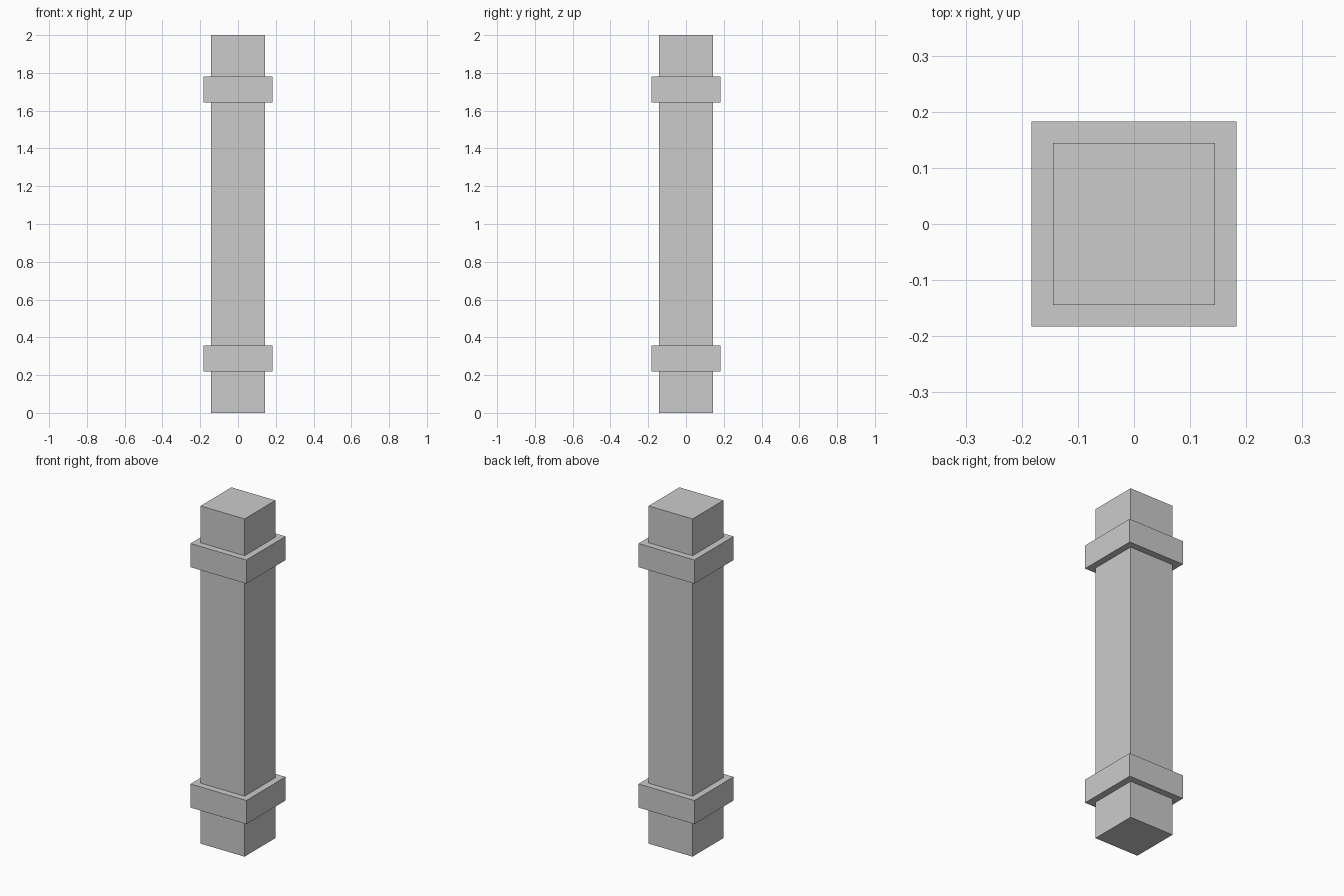
import bpy

if "Cube" in bpy.data.objects:
    bpy.data.objects.remove(bpy.data.objects["Cube"])


def box(name, half_width, z_bottom, z_top):
    """Square block centred on the z axis between two heights."""
    bpy.ops.mesh.primitive_cube_add(size=1, location=(0, 0, (z_bottom + z_top) / 2))
    obj = bpy.context.object
    obj.name = name
    obj.scale = (2 * half_width, 2 * half_width, z_top - z_bottom)
    bpy.ops.object.transform_apply(location=False, rotation=False, scale=True)
    return obj


HEIGHT = 2.0

# Square shaft running the full height
box("post_shaft", 0.144, 0, HEIGHT)

# Matching collars near the bottom and the top
low, high = 0.218, 0.358
box("lower_collar", 0.183, low, high)
box("upper_collar", 0.183, HEIGHT - high, HEIGHT - low)
